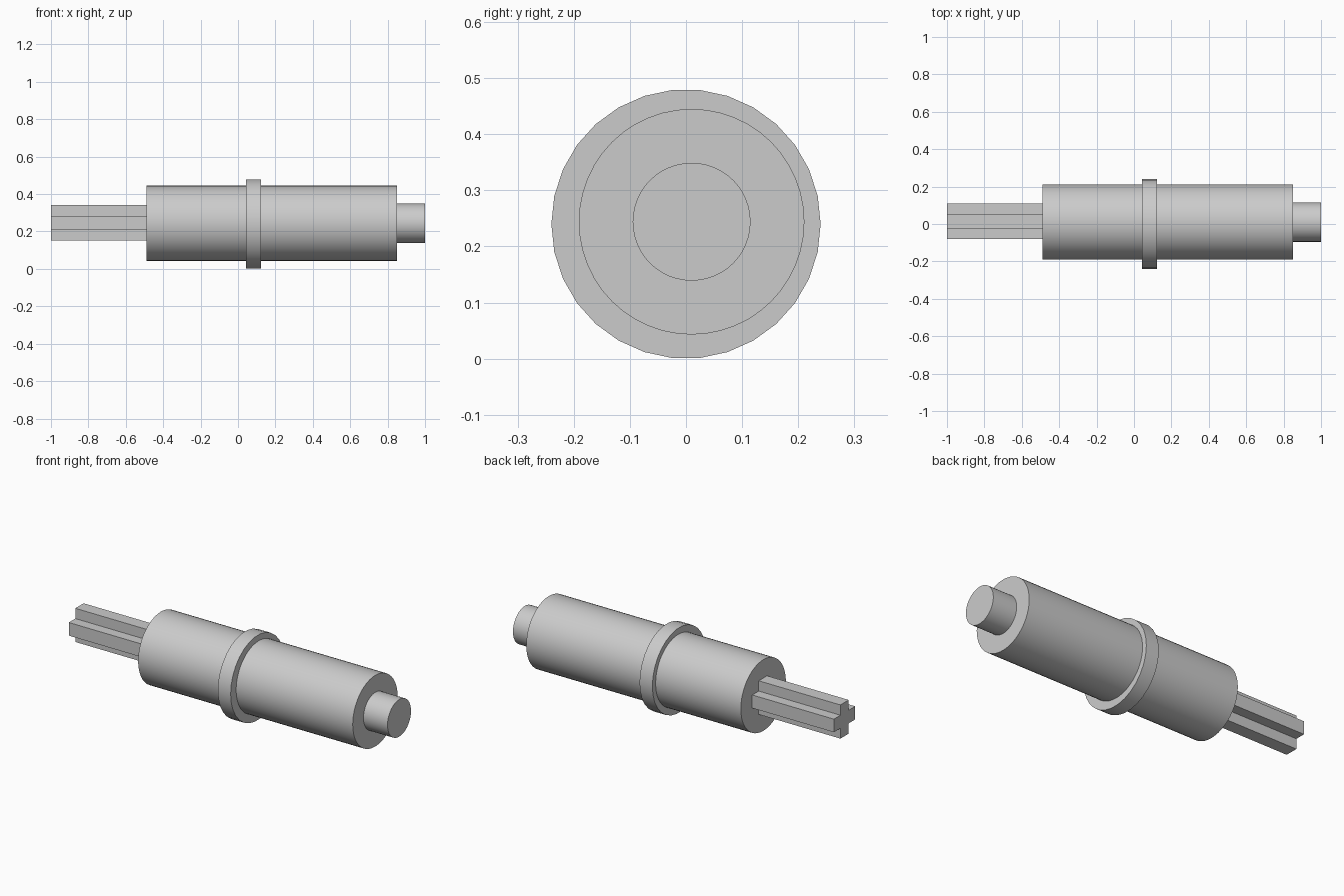
import bpy
import bmesh
from math import pi, radians
from mathutils import Matrix

cube = bpy.data.objects.get("Cube")
if cube:
    bpy.data.objects.remove(cube, do_unlink=True)

grey = bpy.data.materials.new("light grey")
grey.use_nodes = True
colour = (0.6, 0.6, 0.6, 1)
grey.diffuse_color = colour
grey.node_tree.nodes["Principled BSDF"].inputs["Base Color"].default_value = colour


def finish(name, bm):
    bmesh.ops.recalc_face_normals(bm, faces=bm.faces)
    mesh = bpy.data.meshes.new(name)
    bm.to_mesh(mesh)
    bm.free()
    mesh.materials.append(grey)
    obj = bpy.data.objects.new(name, mesh)
    bpy.context.collection.objects.link(obj)
    bpy.ops.object.select_all(action="DESELECT")
    obj.select_set(True)
    bpy.context.view_layer.objects.active = obj
    bpy.ops.object.shade_smooth_by_angle(angle=radians(30))


def turned(name, profile, y, z, sides):
    """Solid of revolution along x from (x, radius) points."""
    bm = bmesh.new()
    rings = []
    for x, r in profile:
        ring = bmesh.ops.create_circle(
            bm, segments=sides, radius=r,
            matrix=Matrix.Translation((x, y, z)) @ Matrix.Rotation(pi / 2, 4, "Y"))
        rings.append(ring["verts"])
    for a, b in zip(rings, rings[1:]):
        for i in range(sides):
            j = (i + 1) % sides
            bm.faces.new((a[i], a[j], b[j], b[i]))
    bm.faces.new(rings[0])
    bm.faces.new(rings[-1])
    finish(name, bm)


# Main barrel with the round pin stepped out of its left end
turned("barrel_and_pin",
       [(-0.49, 0.201), (0.85, 0.201), (0.85, 0.105), (1.0, 0.105)],
       0.01, 0.244, 48)

# Raised collar round the barrel
turned("collar", [(0.042, 0.24), (0.122, 0.24)], 0, 0.24, 30)

# Cross-shaped axle at the right end
w, r = 0.037, 0.095
corners = [(w, w), (w, r), (-w, r), (-w, w)]
outline = []
for _ in range(4):
    outline += corners[:3]
    corners = [(-b, a) for a, b in corners]
bm = bmesh.new()
face = bm.faces.new([bm.verts.new((-1.0, 0.014 + a, 0.246 + b)) for a, b in outline])
side = bmesh.ops.extrude_face_region(bm, geom=[face], use_keep_orig=True)
bmesh.ops.translate(bm, vec=(0.52, 0, 0),
                    verts=[v for v in side["geom"] if isinstance(v, bmesh.types.BMVert)])
finish("cross_axle", bm)
